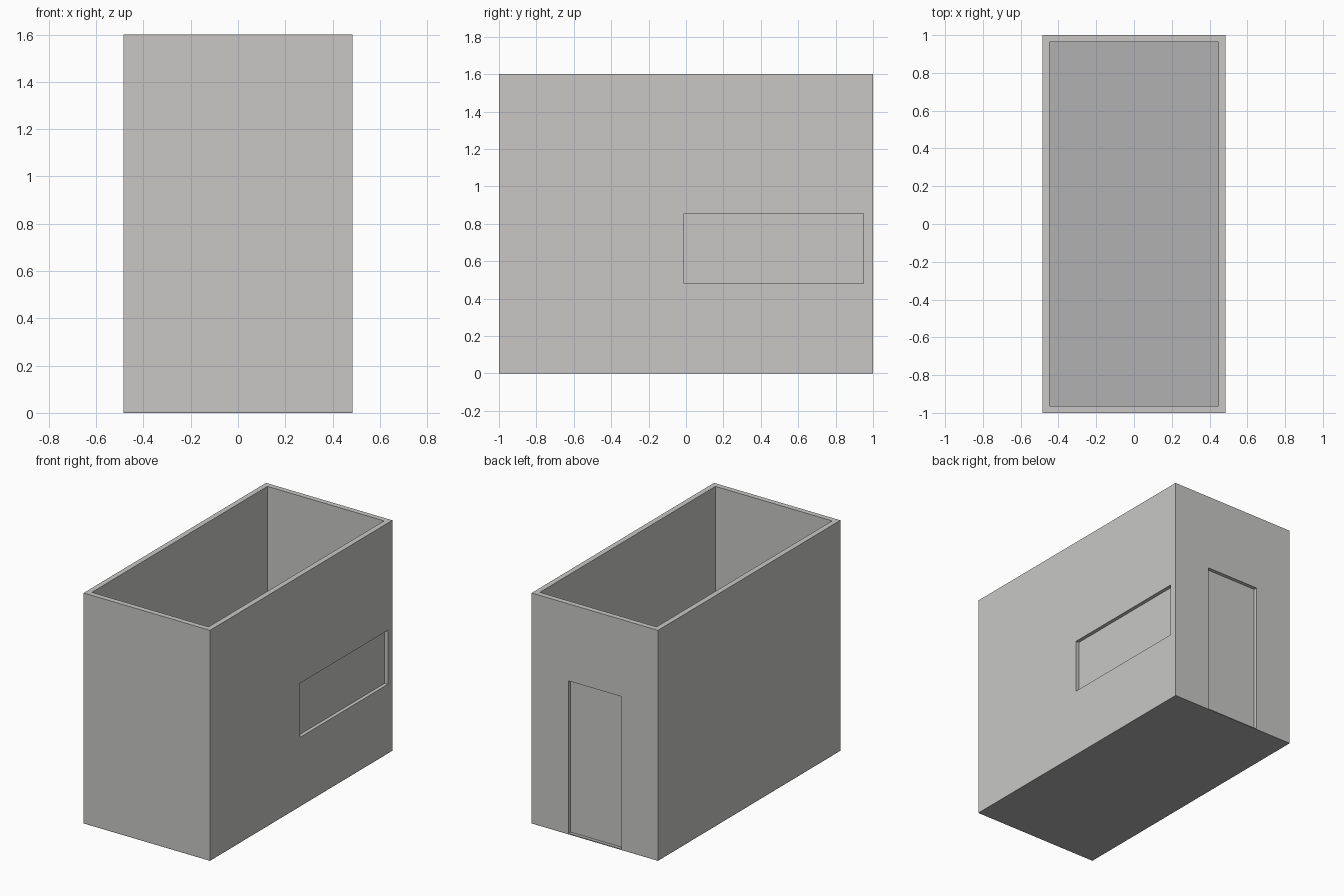
import bpy

W, L, H = 0.97, 2.0, 1.6      # outer size
T = 0.037                     # wall thickness
BASE = 0.006                  # thin sheet under the walls
FLOOR = 0.036                 # floor level inside
RECESS = 0.025                # depth of door and window recesses

old = bpy.data.objects.get("Cube")
if old:
    bpy.data.objects.remove(old, do_unlink=True)


def material(name, color):
    m = bpy.data.materials.new(name)
    m.use_nodes = True
    m.diffuse_color = color
    m.node_tree.nodes["Principled BSDF"].inputs["Base Color"].default_value = color
    return m


wall_mat = material("warm grey wall", (0.58, 0.575, 0.56, 1))
floor_mat = material("grey floor", (0.44, 0.44, 0.44, 1))


def box(name, lo, hi, mat):
    """Box between two opposite corners."""
    bpy.ops.mesh.primitive_cube_add(size=1)
    ob = bpy.context.object
    ob.name = name
    for v in ob.data.vertices:
        v.co = [(a + b) / 2 + c * (b - a) for a, b, c in zip(lo, hi, v.co)]
    ob.data.materials.append(mat)
    return ob


def cut(target, name, lo, hi):
    """Subtract a hidden box from the target."""
    cutter = box(name, lo, hi, wall_mat)
    mod = target.modifiers.new(name, "BOOLEAN")
    mod.operation = "DIFFERENCE"
    mod.solver = "EXACT"
    mod.object = cutter
    bpy.context.view_layer.objects.active = target
    bpy.ops.object.modifier_apply(modifier=mod.name)
    bpy.data.objects.remove(cutter, do_unlink=True)


x, y = W / 2, L / 2

# Four walls, open at the top
walls = box("walls", (-x, -y, BASE), (x, y, H), wall_mat)
cut(walls, "room_cutter", (T - x, T - y, -1), (x - T, y - T, H + 1))

# Door recess in the back wall and window recess in the side wall
cut(walls, "door_cutter", (-0.205, y - RECESS, -1), (0.203, y + 1, 1.065))
cut(walls, "window_cutter", (x - RECESS, -0.01, 0.48), (x + 1, 0.95, 0.855))

# Floor: thin base sheet under the walls and raised floor inside them
box("base_sheet", (-x, -y, 0), (x, y, BASE), floor_mat)
box("floor", (T - x, T - y, BASE), (x - T, y - T, FLOOR), floor_mat)
